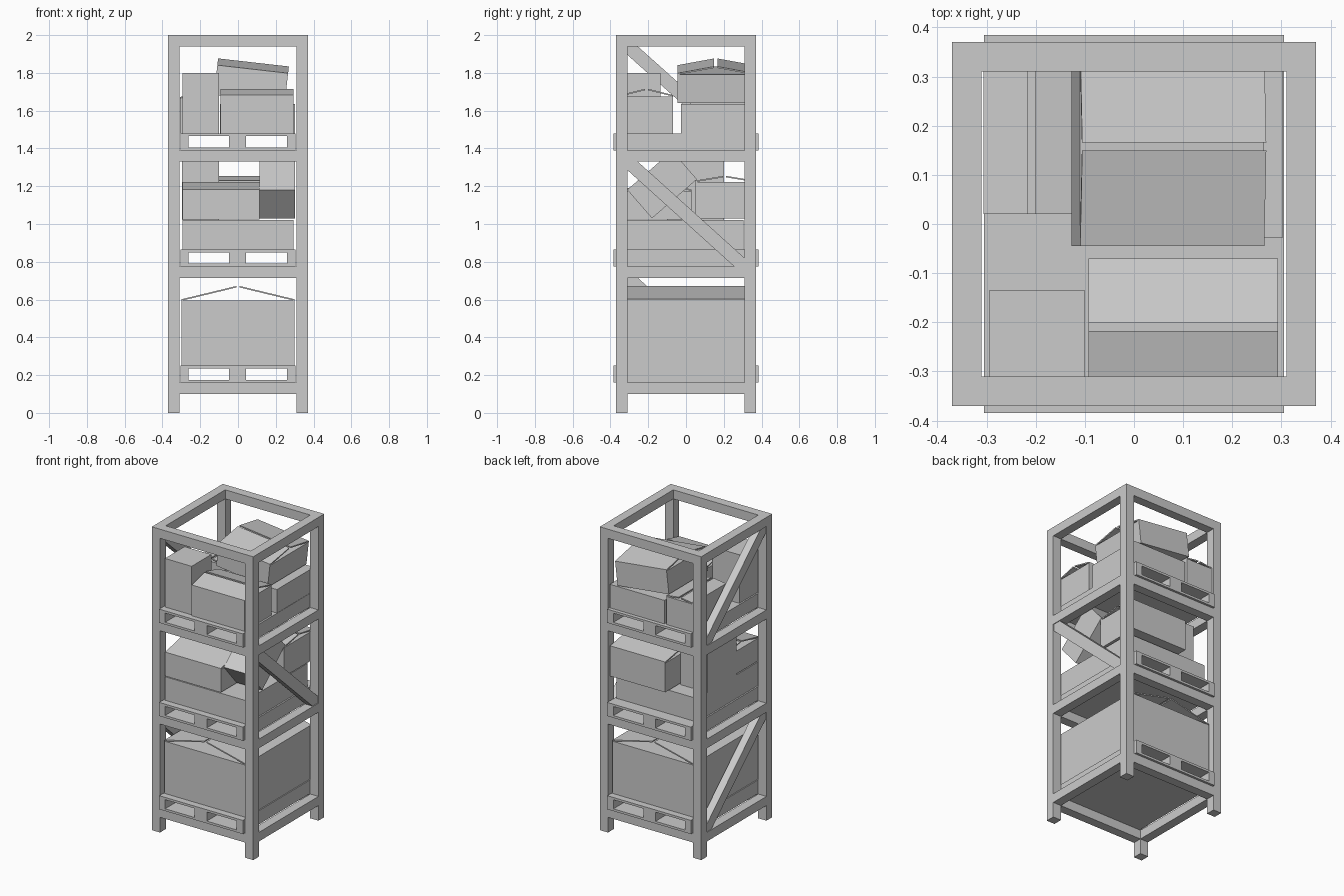
import bpy, bmesh
from math import radians, cos, sin
from mathutils import Vector, Matrix

old = bpy.data.objects.get("Cube")
if old:
    bpy.data.objects.remove(old, do_unlink=True)

grey = bpy.data.materials.new("plain grey")
grey.use_nodes = True
grey.diffuse_color = (0.6, 0.6, 0.6, 1)
grey.node_tree.nodes["Principled BSDF"].inputs["Base Color"].default_value = (0.6, 0.6, 0.6, 1)


def finish(name, bm):
    bmesh.ops.recalc_face_normals(bm, faces=bm.faces)
    mesh = bpy.data.meshes.new(name)
    bm.to_mesh(mesh)
    bm.free()
    mesh.materials.append(grey)
    obj = bpy.data.objects.new(name, mesh)
    bpy.context.collection.objects.link(obj)
    return obj


def add_box(bm, x, y, z):
    """Add a block given as (min, max) ranges."""
    size = Matrix.Diagonal((x[1] - x[0], y[1] - y[0], z[1] - z[0], 1))
    mid = Vector((sum(x) / 2, sum(y) / 2, sum(z) / 2))
    return bmesh.ops.create_cube(bm, size=1, matrix=Matrix.Translation(mid) @ size)["verts"]


def prism(name, outline, x0, x1):
    """Extrude a (y, z) outline along x."""
    bm = bmesh.new()
    face = bm.faces.new([bm.verts.new((x0, y, z)) for y, z in outline])
    ext = bmesh.ops.extrude_face_region(bm, geom=[face])["geom"]
    verts = [v for v in ext if isinstance(v, bmesh.types.BMVert)]
    bmesh.ops.translate(bm, verts=verts, vec=(x1 - x0, 0, 0))
    return finish(name, bm)


def carton(name, x, y, z, rise=0.0, axis="y", tilt=0.0):
    """Cardboard box; two thin lid flaps rise to a ridge running along the axis."""
    bm = bmesh.new()
    add_box(bm, x, y, z)
    if rise:
        span = x if axis == "y" else y
        mid = sum(span) / 2
        for end, sign in ((span[0], -1), (span[1], 1)):
            inner = mid + sign * 0.008
            lo, hi = min(end, inner), max(end, inner)
            ranges = ((lo, hi), y) if axis == "y" else (x, (lo, hi))
            i = 0 if axis == "y" else 1
            for v in add_box(bm, *ranges, (z[1], z[1] + 0.008)):
                v.co.z += rise * abs(v.co[i] - end) / abs(inner - end)
    if tilt:
        pivot = (sum(x) / 2, sum(y) / 2, sum(z) / 2)
        bmesh.ops.rotate(bm, verts=bm.verts, cent=pivot, matrix=Matrix.Rotation(tilt, 3, "Y"))
    return finish(name, bm)


# Steel rack: four posts and four rings of rails
OUT, IN, BAR = 0.37, 0.31, 0.06
LEVELS = [0.10, 0.715, 1.33]
frame = bmesh.new()
for sx in (-1, 1):
    for sy in (-1, 1):
        add_box(frame, sorted((sx * IN, sx * OUT)), sorted((sy * IN, sy * OUT)), (0, 2))
for z in LEVELS + [2 - BAR]:
    for s in (-1, 1):
        edge = sorted((s * IN, s * OUT))
        add_box(frame, (-IN, IN), edge, (z, z + BAR))
        add_box(frame, edge, (-IN, IN), (z, z + BAR))
finish("rack_frame", frame)

# Diagonal braces alternate between the two sides
for i, (z, side) in enumerate(zip(LEVELS, (-1, 1, -1))):
    low, high = z + BAR, (LEVELS + [2 - BAR])[i + 1]
    outline = [(-IN, high), (-IN, high - 0.045), (IN - 0.055, low),
               (IN, low), (IN, low + 0.045), (-IN + 0.055, high)]
    prism(f"diagonal_brace_{i + 1}", outline, side * 0.315, side * 0.365)

# Pallets with two fork openings
for i, z in enumerate(LEVELS):
    base = z + BAR
    bm = bmesh.new()
    for lo, hi in ((0, 0.015), (0.075, 0.09)):
        add_box(bm, (-0.305, 0.305), (-0.385, 0.385), (base + lo, base + hi))
    for x in ((-0.305, -0.262), (-0.047, 0.042), (0.26, 0.305)):
        add_box(bm, x, (-0.385, 0.385), (base + 0.015, base + 0.075))
    finish(f"pallet_{i + 1}", bm)

# Bottom load: one large box
carton("bottom_carton", (-0.298, 0.298), (-0.34, 0.34), (0.25, 0.594), 0.07)

# Middle load
carton("middle_base_carton", (-0.295, 0.295), (-0.34, 0.305), (0.865, 1.02))
carton("middle_front_carton", (-0.293, 0.113), (-0.34, 0.03), (1.025, 1.175), 0.04, "x")
carton("middle_tall_carton", (-0.297, -0.10), (-0.1, 0.2), (1.02, 1.335))
carton("middle_back_carton", (-0.1, 0.302), (0.05, 0.36), (1.03, 1.222), 0.025, "x")

# Leaning box, tipped forward onto its edge
a = radians(41)
corner = Vector((-0.18, 1.03))
along = Vector((cos(a), sin(a))) * 0.315
across = Vector((-sin(a), cos(a))) * 0.2
prism("leaning_carton", [corner, corner + along, corner + along + across, corner + across], 0.115, 0.303)

# Top load
carton("top_left_carton", (-0.295, -0.10), (-0.34, -0.135), (1.48, 1.80))
carton("top_front_carton", (-0.093, 0.293), (-0.35, -0.07), (1.48, 1.675), 0.033, "x")
carton("top_back_left_carton", (-0.306, -0.11), (0.02, 0.36), (1.48, 1.665), 0.012)
carton("top_back_right_carton", (-0.095, 0.303), (-0.027, 0.36), (1.48, 1.635))
carton("top_tilted_carton", (-0.12, 0.257), (-0.045, 0.36), (1.662, 1.812), 0.036, "x", radians(6.5))
